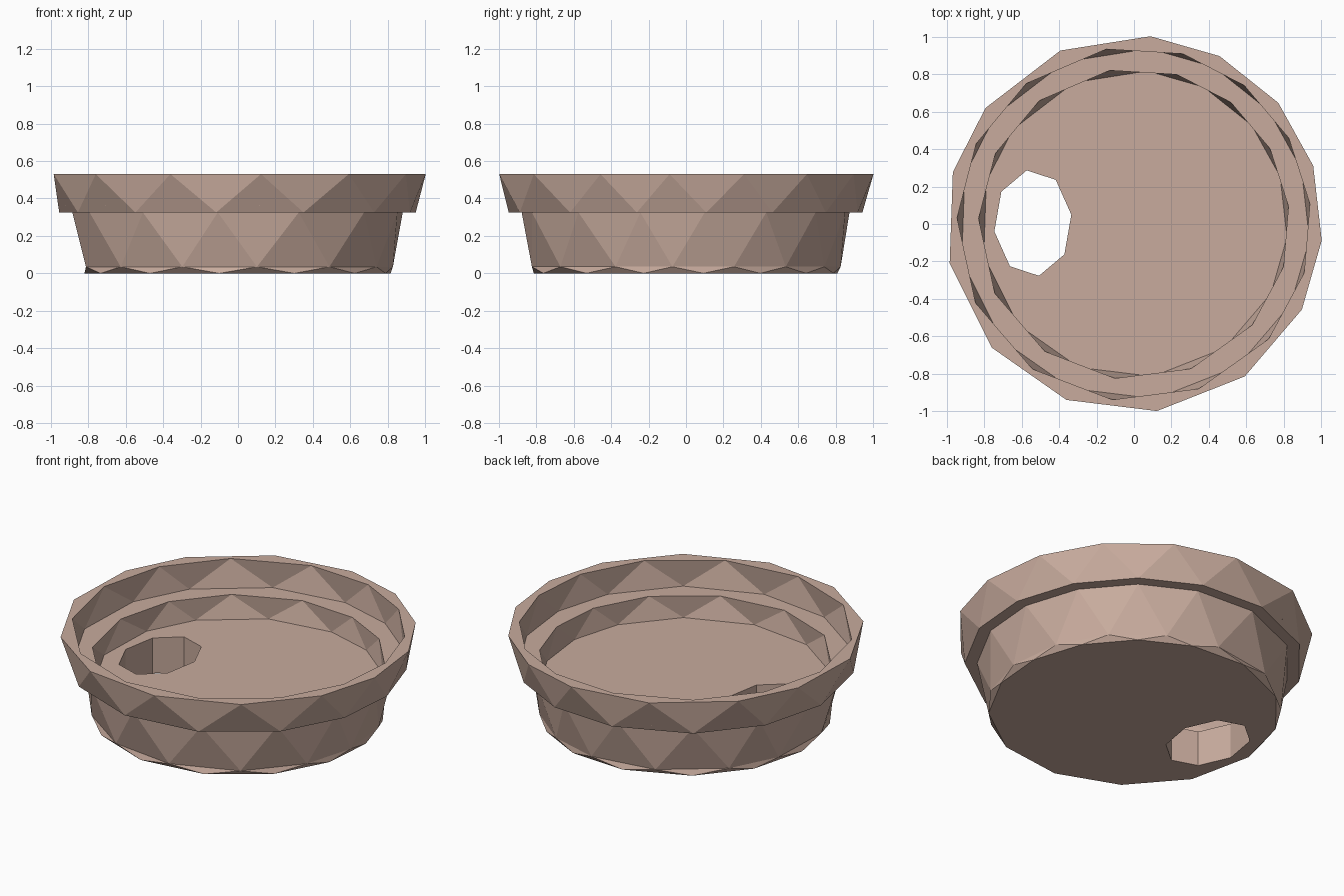
import bpy, bmesh
from math import radians, sin, cos

if "Cube" in bpy.data.objects:
    bpy.data.objects.remove(bpy.data.objects["Cube"])

# Uneven corner angles of the rough-cut rim, and the angles halfway between them
CORNERS = [-168, -139, -111, -83, -54, -27, -5, 18, 40, 63, 85, 113, 142, 164]
N = len(CORNERS)
MIDS = [(a + (CORNERS[(i + 1) % N] + (360 if i == N - 1 else 0))) / 2
        for i, a in enumerate(CORNERS)]

# Profile from underside, around the lip, to the inner floor: radius, height, half-step
PROFILE = [
    (0.82, 0.00, True),
    (0.83, 0.035, False),
    (0.885, 0.325, True),
    (0.955, 0.325, True),
    (1.006, 0.53, False),
    (0.945, 0.53, True),
    (0.94, 0.36, False),
    (0.83, 0.36, True),
    (0.82, 0.22, False),
]


def make_ring(bm, r, z, half):
    angles = MIDS if half else CORNERS
    return [bm.verts.new((r * cos(radians(a)), r * sin(radians(a)), z)) for a in angles]


def bridge(bm, low, high, low_half, high_half):
    for i in range(N):
        j = (i + 1) % N
        if low_half == high_half:
            bm.faces.new((low[i], low[j], high[j], high[i]))
        elif high_half:
            bm.faces.new((low[i], low[j], high[i]))
            bm.faces.new((low[j], high[j], high[i]))
        else:
            bm.faces.new((low[i], high[j], high[i]))
            bm.faces.new((low[i], low[j], high[j]))


def finish(bm, name):
    bmesh.ops.recalc_face_normals(bm, faces=bm.faces)
    mesh = bpy.data.meshes.new(name)
    bm.to_mesh(mesh)
    bm.free()
    obj = bpy.data.objects.new(name, mesh)
    bpy.context.collection.objects.link(obj)
    return obj


# Stepped dish with faceted walls
bm = bmesh.new()
rings = [make_ring(bm, *p) for p in PROFILE]
for k in range(len(rings) - 1):
    bridge(bm, rings[k], rings[k + 1], PROFILE[k][2], PROFILE[k + 1][2])
bm.faces.new(rings[0][::-1])
bm.faces.new(rings[-1])
dish = finish(bm, "dish")

clay = bpy.data.materials.new("clay")
clay.diffuse_color = (0.58, 0.41, 0.34, 1)
clay.use_nodes = True
clay.node_tree.nodes["Principled BSDF"].inputs["Base Color"].default_value = clay.diffuse_color
dish.data.materials.append(clay)

# Oval eight-sided hole through the thick floor
bm = bmesh.new()
bmesh.ops.create_cone(bm, cap_ends=True, segments=8, radius1=1, radius2=1, depth=0.6)
cutter = finish(bm, "hole_cutter")
cutter.data.materials.append(clay)
for v in cutter.data.vertices:
    a, b = v.co.x, v.co.y
    t = radians(9)
    v.co.x = 0.208 * (a * cos(t) - b * sin(t)) - 0.54
    v.co.y = 0.285 * (a * sin(t) + b * cos(t)) + 0.005
    v.co.z += 0.1
cutter.hide_render = True
cutter.display_type = 'WIRE'

cut = dish.modifiers.new("hole", 'BOOLEAN')
cut.operation = 'DIFFERENCE'
cut.solver = 'EXACT'
cut.object = cutter
